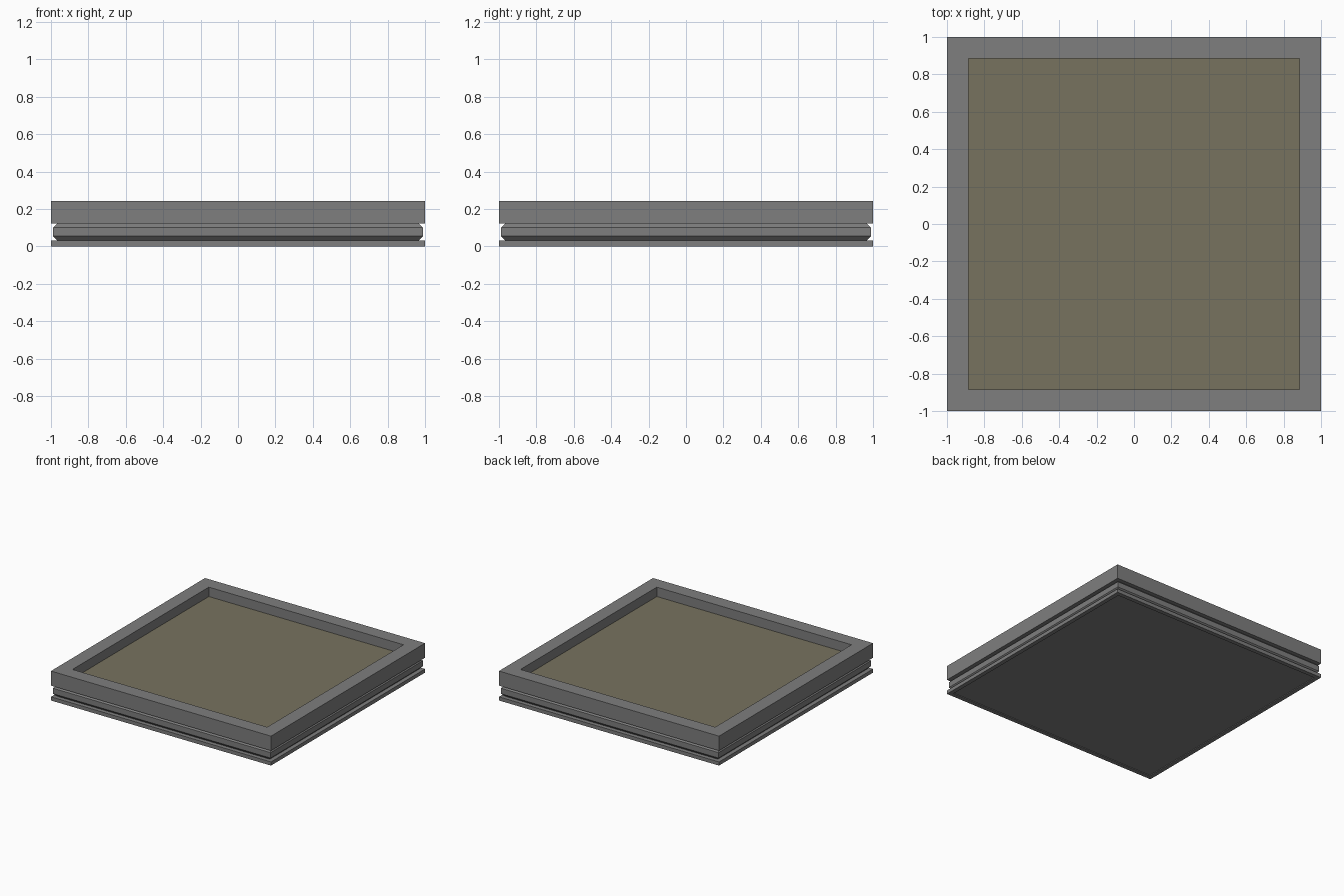
import bpy, bmesh

if "Cube" in bpy.data.objects:
    bpy.data.objects.remove(bpy.data.objects["Cube"])


def material(name, color):
    m = bpy.data.materials.new(name)
    m.diffuse_color = (*color, 1)
    m.use_nodes = True
    m.node_tree.nodes["Principled BSDF"].inputs["Base Color"].default_value = m.diffuse_color
    return m


grey = material("grey metal", (0.21, 0.21, 0.21))
tan = material("dull tan", (0.185, 0.168, 0.114))


def square_loft(name, profile, mat, closed=False):
    """Sweep a (half width, z) profile around a square; cap ends unless closed."""
    bm = bmesh.new()
    rings = [[bm.verts.new((sx * r, sy * r, z))
              for sx, sy in ((-1, -1), (1, -1), (1, 1), (-1, 1))]
             for r, z in profile]
    pairs = list(zip(rings, rings[1:]))
    if closed:
        pairs.append((rings[-1], rings[0]))
    else:
        bm.faces.new(rings[0][::-1])
        bm.faces.new(rings[-1])
    for a, b in pairs:
        for i in range(4):
            j = (i + 1) % 4
            bm.faces.new((a[i], a[j], b[j], b[i]))
    bmesh.ops.recalc_face_normals(bm, faces=bm.faces)
    mesh = bpy.data.meshes.new(name)
    bm.to_mesh(mesh)
    bm.free()
    mesh.materials.append(mat)
    obj = bpy.data.objects.new(name, mesh)
    bpy.context.collection.objects.link(obj)
    return obj


# Thin base rim with a shallow recessed underside
square_loft("base_rim", [(0.965, 0), (1, 0), (1, 0.03), (0.965, 0.03)], grey, closed=True)

# Chamfered middle slab, seen as the band between two grooves
square_loft("middle_slab", [(0.965, 0.006), (0.965, 0.03), (0.99, 0.055),
                            (0.99, 0.1), (0.965, 0.123)], grey)

# Raised outer frame around the tray
square_loft("top_frame", [(0.885, 0.122), (1, 0.122), (1, 0.242), (0.885, 0.242)],
            grey, closed=True)

# Tray floor
square_loft("tray_floor", [(0.885, 0.125), (0.885, 0.165)], tan)
